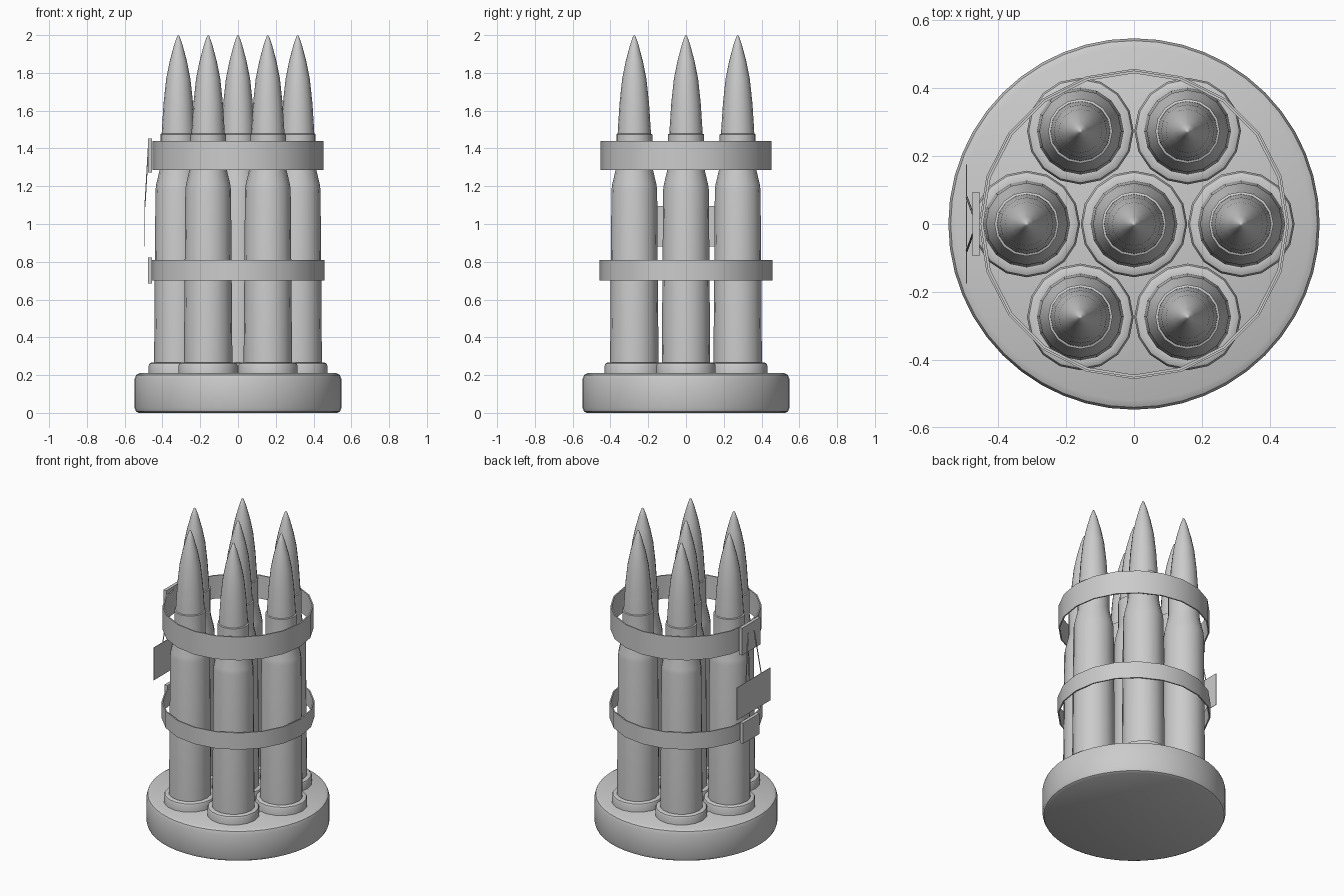
import bpy, bmesh, math

if "Cube" in bpy.data.objects:
    bpy.data.objects.remove(bpy.data.objects["Cube"])


def add_mesh(name, bm, angle=None):
    bmesh.ops.recalc_face_normals(bm, faces=bm.faces[:])
    me = bpy.data.meshes.new(name)
    bm.to_mesh(me)
    bm.free()
    ob = bpy.data.objects.new(name, me)
    bpy.context.collection.objects.link(ob)
    if angle:
        bpy.ops.object.select_all(action='DESELECT')
        ob.select_set(True)
        bpy.context.view_layer.objects.active = ob
        bpy.ops.object.shade_smooth_by_angle(angle=math.radians(angle))
    return ob


def lathe(name, profile, sides, angle=35, closed=False):
    """Spin an (r, z) profile round the z axis."""
    bm = bmesh.new()
    vs = [bm.verts.new((r, 0, z)) for r, z in profile]
    es = [bm.edges.new(p) for p in zip(vs, vs[1:])]
    if closed:
        es.append(bm.edges.new((vs[-1], vs[0])))
    bmesh.ops.spin(bm, geom=vs + es, cent=(0, 0, 0), axis=(0, 0, 1),
                   angle=math.tau, steps=sides, use_merge=True)
    bmesh.ops.remove_doubles(bm, verts=bm.verts[:], dist=1e-5)
    return add_mesh(name, bm, angle)


def box(name, lo, hi):
    bm = bmesh.new()
    bmesh.ops.create_cube(bm, size=1)
    for v in bm.verts:
        v.co = [(a + b) / 2 + c * (b - a) for a, b, c in zip(lo, hi, v.co)]
    return add_mesh(name, bm)


# Round base with softened rims
lathe("base", [(0, 0), (0.525, 0), (0.54, 0.008), (0.547, 0.025), (0.547, 0.18),
               (0.54, 0.2), (0.52, 0.21), (0, 0.21)], 48)

# Cartridges: rim, groove, tapered case, shoulder, neck and pointed tip
profile = [(0, 0.2), (0.157, 0.2), (0.157, 0.25), (0.152, 0.262), (0.142, 0.267),
           (0.128, 0.267), (0.128, 0.3), (0.121, 1.18), (0.117, 1.21),
           (0.098, 1.29), (0.095, 1.32), (0.095, 1.475), (0.088, 1.478),
           (0.087, 1.5), (0.078, 1.64), (0.064, 1.77), (0.046, 1.86),
           (0.022, 1.95), (0.006, 1.995), (0, 2.0)]
first = lathe("cartridge_center", profile, 16)
for i in range(6):
    a = i * math.pi / 3
    ob = bpy.data.objects.new(f"cartridge_{i + 1}", first.data)
    ob.location = (0.316 * math.cos(a), 0.316 * math.sin(a), 0)
    bpy.context.collection.objects.link(ob)

# Straps round the bundle, each with a flat buckle on the left side
for name, r, z0, z1, w in (("upper", 0.452, 1.287, 1.44, 0.095),
                           ("lower", 0.457, 0.70, 0.81, 0.085)):
    lathe(name + "_strap", [(r - 0.008, z0), (r, z0), (r, z1), (r - 0.008, z1)],
          20, 30, closed=True)
    box(name + "_buckle", (-0.476, -w, z0 - 0.014), (-0.455, w, z1 + 0.012))

# Hanging tag and its two strings
box("tag", (-0.495, -0.175, 0.88), (-0.492, 0.175, 1.095))
for side, s in (("front", -1), ("back", 1)):
    cu = bpy.data.curves.new(side + "_tag_string", 'CURVE')
    cu.dimensions = '3D'
    cu.bevel_depth = 0.003
    cu.bevel_resolution = 1
    sp = cu.splines.new('POLY')
    sp.points.add(1)
    sp.points[0].co = (-0.475, s * 0.03, 1.4, 1)
    sp.points[1].co = (-0.493, s * 0.08, 1.09, 1)
    bpy.context.collection.objects.link(bpy.data.objects.new(side + "_tag_string", cu))
